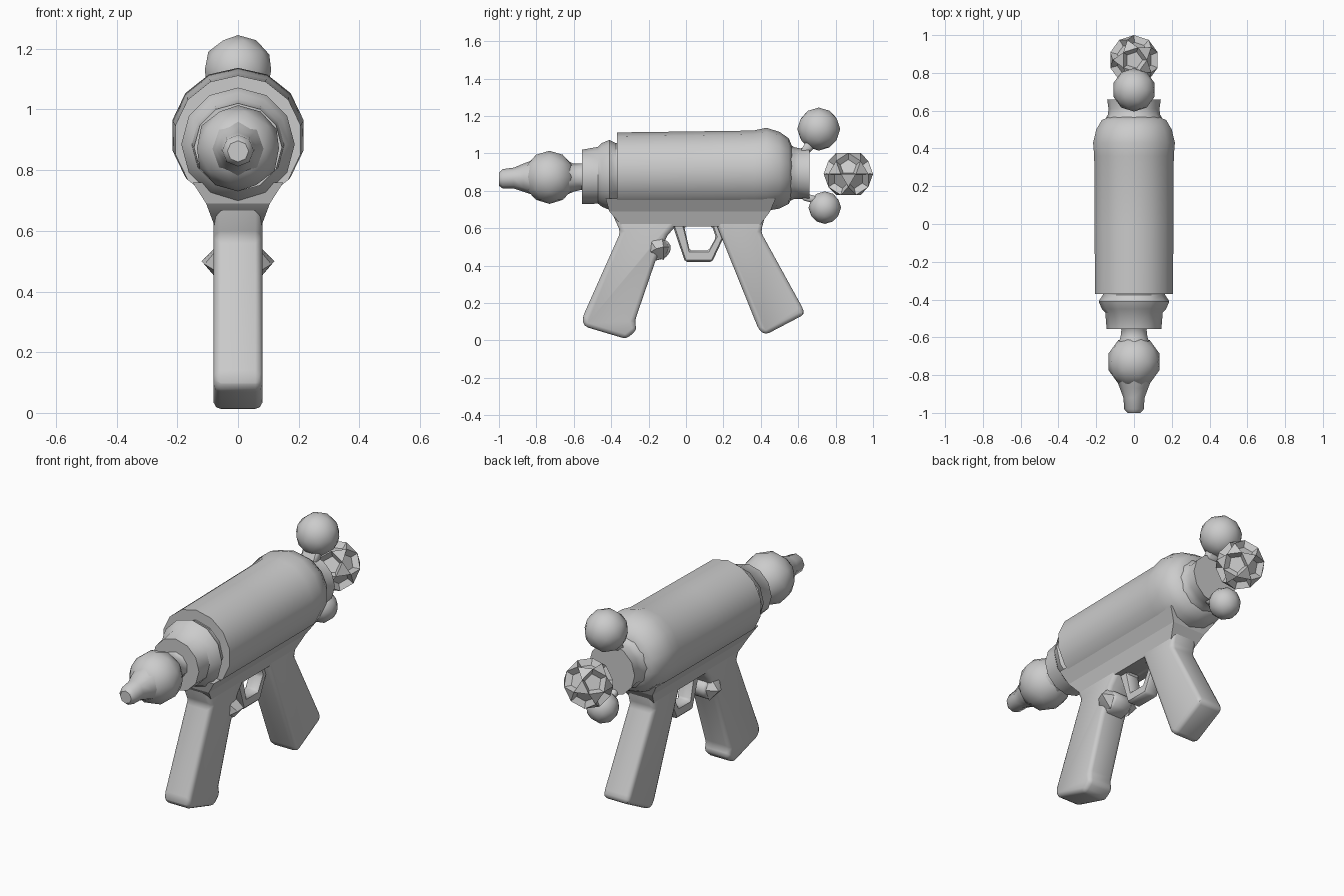
import bpy, bmesh, math
from mathutils import Vector

old = bpy.data.objects.get("Cube")
if old:
    bpy.data.objects.remove(old, do_unlink=True)

grey = bpy.data.materials.new("light grey")
grey.use_nodes = True
tone = (0.6, 0.6, 0.6, 1)
grey.diffuse_color = tone
grey.node_tree.nodes["Principled BSDF"].inputs["Base Color"].default_value = tone


def finish(bm, name, angle=40, bevel=0, segments=2):
    bmesh.ops.recalc_face_normals(bm, faces=bm.faces[:])
    mesh = bpy.data.meshes.new(name)
    bm.to_mesh(mesh)
    bm.free()
    mesh.materials.append(grey)
    ob = bpy.data.objects.new(name, mesh)
    bpy.context.collection.objects.link(ob)
    bpy.ops.object.select_all(action='DESELECT')
    ob.select_set(True)
    bpy.context.view_layer.objects.active = ob
    if bevel:
        mod = ob.modifiers.new("soft_edges", 'BEVEL')
        mod.width = bevel
        mod.segments = segments
        mod.limit_method = 'ANGLE'
        bpy.ops.object.modifier_apply(modifier=mod.name)
    bpy.ops.object.shade_smooth_by_angle(angle=math.radians(angle))
    return ob


# Round section running along y; each ring is (y, centre height, radius)
def turned(name, rings, sides=14, angle=40):
    bm = bmesh.new()
    loops = []
    for y, z, r in rings:
        loops.append([bm.verts.new((r * math.sin(math.tau * i / sides), y,
                                    z + r * math.cos(math.tau * i / sides)))
                      for i in range(sides)])
    for a, b in zip(loops, loops[1:]):
        for i in range(sides):
            j = (i + 1) % sides
            bm.faces.new((a[i], a[j], b[j], b[i]))
    bm.faces.new(loops[0])
    bm.faces.new(loops[-1])
    return finish(bm, name, angle)


# Side outline in (y, z), given thickness across x
def plate(name, outline, half, bevel, segments=2):
    bm = bmesh.new()
    left = [bm.verts.new((half, y, z)) for y, z in outline]
    right = [bm.verts.new((-half, y, z)) for y, z in outline]
    bm.faces.new(left)
    bm.faces.new(right)
    for i in range(len(left)):
        j = (i + 1) % len(left)
        bm.faces.new((left[i], left[j], right[j], right[i]))
    return finish(bm, name, 45, bevel, segments)


def ball(name, y, z, r):
    bm = bmesh.new()
    bmesh.ops.create_icosphere(bm, subdivisions=2, radius=r)
    bmesh.ops.translate(bm, verts=bm.verts[:], vec=(0, y, z))
    return finish(bm, name, 60)


# Main barrel with rounded rear shoulder
turned("barrel", [(-0.37, 0.9, 0.15), (-0.37, 0.9, 0.212), (0.0, 0.903, 0.214),
                  (0.36, 0.906, 0.216), (0.43, 0.915, 0.222), (0.5, 0.91, 0.205),
                  (0.55, 0.905, 0.175), (0.57, 0.9, 0.13)])

# Front collar, nozzle bulb and tip
turned("front_collar", [(-0.555, 0.875, 0.08), (-0.555, 0.875, 0.145),
                        (-0.47, 0.883, 0.152), (-0.45, 0.885, 0.17),
                        (-0.41, 0.885, 0.187), (-0.375, 0.89, 0.165),
                        (-0.34, 0.9, 0.165)], 12, 35)
turned("nozzle_neck", [(-0.66, 0.87, 0.1), (-0.6, 0.87, 0.075),
                       (-0.56, 0.875, 0.07), (-0.53, 0.875, 0.09)], 10)
ball("nozzle_bulb", -0.73, 0.872, 0.142)
turned("nozzle_tip", [(-1.0, 0.862, 0.035), (-0.98, 0.864, 0.052),
                      (-0.92, 0.868, 0.056), (-0.87, 0.87, 0.075),
                      (-0.8, 0.872, 0.1)], 8, 45)

# Rear collar and cluster of balls
turned("rear_collar", [(0.53, 0.9, 0.165), (0.58, 0.895, 0.138),
                       (0.61, 0.892, 0.135), (0.66, 0.89, 0.142)], 12, 35)
ball("upper_ball", 0.71, 1.13, 0.115)
ball("lower_ball", 0.742, 0.71, 0.087)
plate("lower_link", [(0.62, 0.75), (0.7, 0.73), (0.7, 0.77), (0.62, 0.79)], 0.035, 0.01, 1)
plate("upper_link", [(0.6, 0.99), (0.66, 1.0), (0.7, 1.05), (0.65, 1.08)], 0.05, 0.012, 1)

# Rear ball with five-sided dimples
bm = bmesh.new()
bmesh.ops.create_icosphere(bm, subdivisions=2, radius=0.132)
poles = [v for v in bm.verts if len(v.link_edges) == 5]
bmesh.ops.dissolve_verts(bm, verts=poles)
pits = [f for f in bm.faces if len(f.verts) == 5]
bmesh.ops.inset_individual(bm, faces=pits, thickness=0.024, depth=0)
for f in pits:
    push = f.calc_center_median().normalized() * -0.03
    for v in f.verts:
        v.co += push
bmesh.ops.translate(bm, verts=bm.verts[:], vec=(0, 0.868, 0.89))
finish(bm, "dimpled_ball", 38)

# Underside rail, wide at the barrel and narrow at the grips
bm = bmesh.new()
top = [(-0.43, 0.76), (0.48, 0.76)]
mid = [(-0.41, 0.69), (0.45, 0.69)]
low = [(-0.34, 0.61), (0.39, 0.61)]
for upper, lower, wide, narrow in ((top, mid, 0.15, 0.105), (mid, low, 0.105, 0.075)):
    pts = [(s * w, y, z) for pair, w in ((upper, wide), (lower, narrow))
           for y, z in pair for s in (-1, 1)]
    bmesh.ops.convex_hull(bm, input=[bm.verts.new(p) for p in pts])
finish(bm, "under_rail", 50)

# Grips
plate("front_grip", [(-0.4, 0.69), (-0.35, 0.58), (-0.555, 0.12), (-0.545, 0.075),
                     (-0.32, 0.008), (-0.262, 0.055), (-0.275, 0.1),
                     (-0.165, 0.42), (-0.1, 0.56), (-0.03, 0.64), (-0.03, 0.69)],
      0.08, 0.035)
plate("rear_grip", [(0.14, 0.69), (0.17, 0.6), (0.39, 0.055), (0.425, 0.03),
                    (0.635, 0.14), (0.62, 0.18), (0.4, 0.58), (0.43, 0.69)],
      0.08, 0.035)

# Trigger peg with a pointed fin on each side of the front grip
plate("trigger", [(-0.19, 0.42), (-0.11, 0.44), (-0.08, 0.48),
                  (-0.085, 0.52), (-0.13, 0.55), (-0.19, 0.55)], 0.06, 0.012, 1)
for side, label in ((1, "left"), (-1, "right")):
    bm = bmesh.new()
    base = [(-0.21, 0.46), (-0.12, 0.43), (-0.09, 0.5), (-0.13, 0.56), (-0.2, 0.55)]
    pts = [(side * 0.06, y, z) for y, z in base]
    pts += [(side * 0.12, -0.12, 0.5), (side * 0.11, -0.16, 0.49)]
    bmesh.ops.convex_hull(bm, input=[bm.verts.new(p) for p in pts])
    finish(bm, label + "_trigger_fin", 30)

# Open guard between the grips
outer = [(-0.08, 0.64), (-0.005, 0.42), (0.14, 0.42), (0.215, 0.58), (0.2, 0.66)]
inner = [(-0.01, 0.61), (0.02, 0.48), (0.12, 0.48), (0.16, 0.55), (0.14, 0.61)]
bm = bmesh.new()
rings = [[bm.verts.new((x, y, z)) for y, z in line]
         for line, x in ((outer, 0.04), (outer, -0.04), (inner, -0.04), (inner, 0.04))]
for k in range(4):
    a, b = rings[k], rings[(k + 1) % 4]
    for i in range(5):
        j = (i + 1) % 5
        bm.faces.new((a[i], a[j], b[j], b[i]))
finish(bm, "trigger_guard", 40, 0.01, 1)
